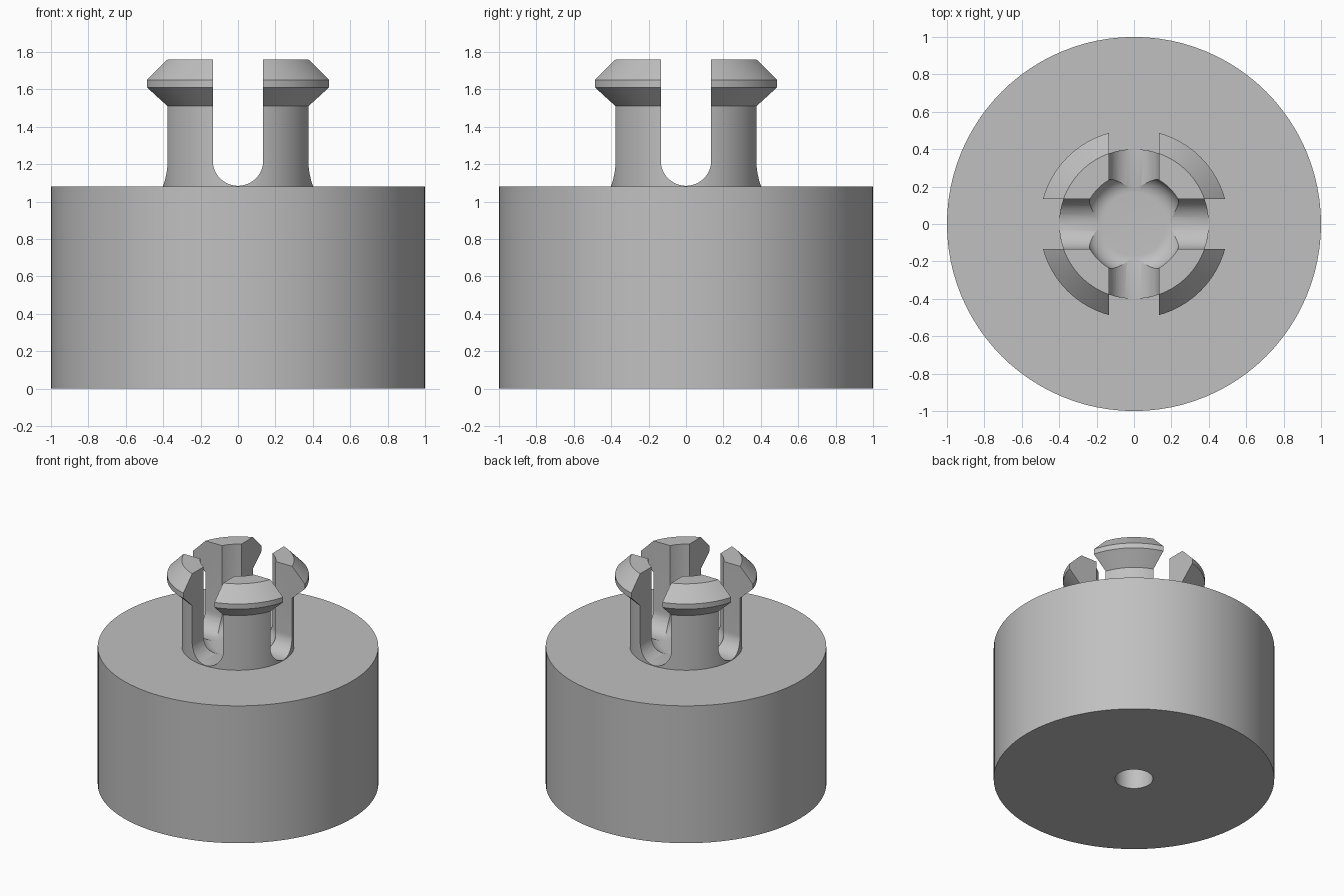
import bpy, bmesh
from math import pi, sin, cos, radians
from mathutils import Matrix

old = bpy.data.objects.get("Cube")
if old:
    bpy.data.objects.remove(old, do_unlink=True)

grey = bpy.data.materials.new("plain grey")
grey.use_nodes = True
colour = (0.53, 0.53, 0.53, 1)
grey.diffuse_color = colour
grey.node_tree.nodes["Principled BSDF"].inputs["Base Color"].default_value = colour


def make_object(name, bm):
    bmesh.ops.recalc_face_normals(bm, faces=bm.faces)
    mesh = bpy.data.meshes.new(name)
    bm.to_mesh(mesh)
    bm.free()
    mesh.materials.append(grey)
    obj = bpy.data.objects.new(name, mesh)
    bpy.context.collection.objects.link(obj)
    return obj


def lathe(name, profile, steps=96):
    """Revolve (radius, height) points, starting and ending on the axis."""
    bm = bmesh.new()
    verts = [bm.verts.new((r, 0, z)) for r, z in profile]
    edges = [bm.edges.new(pair) for pair in zip(verts, verts[1:])]
    bmesh.ops.spin(bm, geom=verts + edges, cent=(0, 0, 0), axis=(0, 0, 1),
                   angle=2 * pi, steps=steps)
    bmesh.ops.remove_doubles(bm, verts=bm.verts, dist=1e-4)
    return make_object(name, bm)


def slot_cutter(name, half_width, bottom, top, angle):
    """A long bar with a half-round underside."""
    n = 24
    centre = bottom + half_width
    outline = [(-half_width, top)]
    outline += [(-half_width * cos(pi * i / n), centre - half_width * sin(pi * i / n))
                for i in range(n + 1)]
    outline.append((half_width, top))
    bm = bmesh.new()
    face = bm.faces.new([bm.verts.new((x, -0.8, z)) for x, z in outline])
    extruded = bmesh.ops.extrude_face_region(bm, geom=[face])["geom"]
    moved = [v for v in extruded if isinstance(v, bmesh.types.BMVert)]
    bmesh.ops.translate(bm, verts=moved, vec=(0, 1.6, 0))
    bmesh.ops.rotate(bm, verts=bm.verts, matrix=Matrix.Rotation(angle, 3, "Z"))
    return make_object(name, bm)


def cut(target, cutter):
    cutter.hide_render = True
    bpy.context.view_layer.objects.active = target
    mod = target.modifiers.new("cut", "BOOLEAN")
    mod.operation = "DIFFERENCE"
    mod.solver = "EXACT"
    mod.object = cutter
    bpy.ops.object.modifier_apply(modifier=mod.name)
    bpy.data.objects.remove(cutter, do_unlink=True)


# Round base with a blind hole underneath
base_top = 1.08
hole_depth = 0.6
base = lathe("round_base", [(0, hole_depth), (0.135, hole_depth), (0.135, 0),
                            (1, 0), (1, base_top), (0, base_top)])

# Snap-fit stem with a flared head
prongs = lathe("snap_prongs", [(0, 1.0), (0.4, 1.0), (0.4, 1.51), (0.505, 1.61),
                               (0.505, 1.65), (0.4, 1.76), (0, 1.76)])

# Central pocket with a filleted floor
floor, radius, fillet = base_top + 0.002, 0.27, 0.1
pocket = [(0, floor)]
for i in range(11):
    a = pi / 2 * i / 10
    pocket.append((radius - fillet + fillet * sin(a), floor + fillet - fillet * cos(a)))
pocket += [(radius, 2), (0, 2)]
cut(prongs, lathe("pocket_cutter", pocket))

# Crossed slots that part the stem into four prongs
for angle in (0, pi / 2):
    cut(prongs, slot_cutter("slot_cutter", 0.135, floor + 0.002, 2, angle))

# Smooth round walls, crisp edges
for obj in (base, prongs):
    bpy.ops.object.select_all(action="DESELECT")
    obj.select_set(True)
    bpy.context.view_layer.objects.active = obj
    bpy.ops.object.shade_smooth_by_angle(angle=radians(25))
